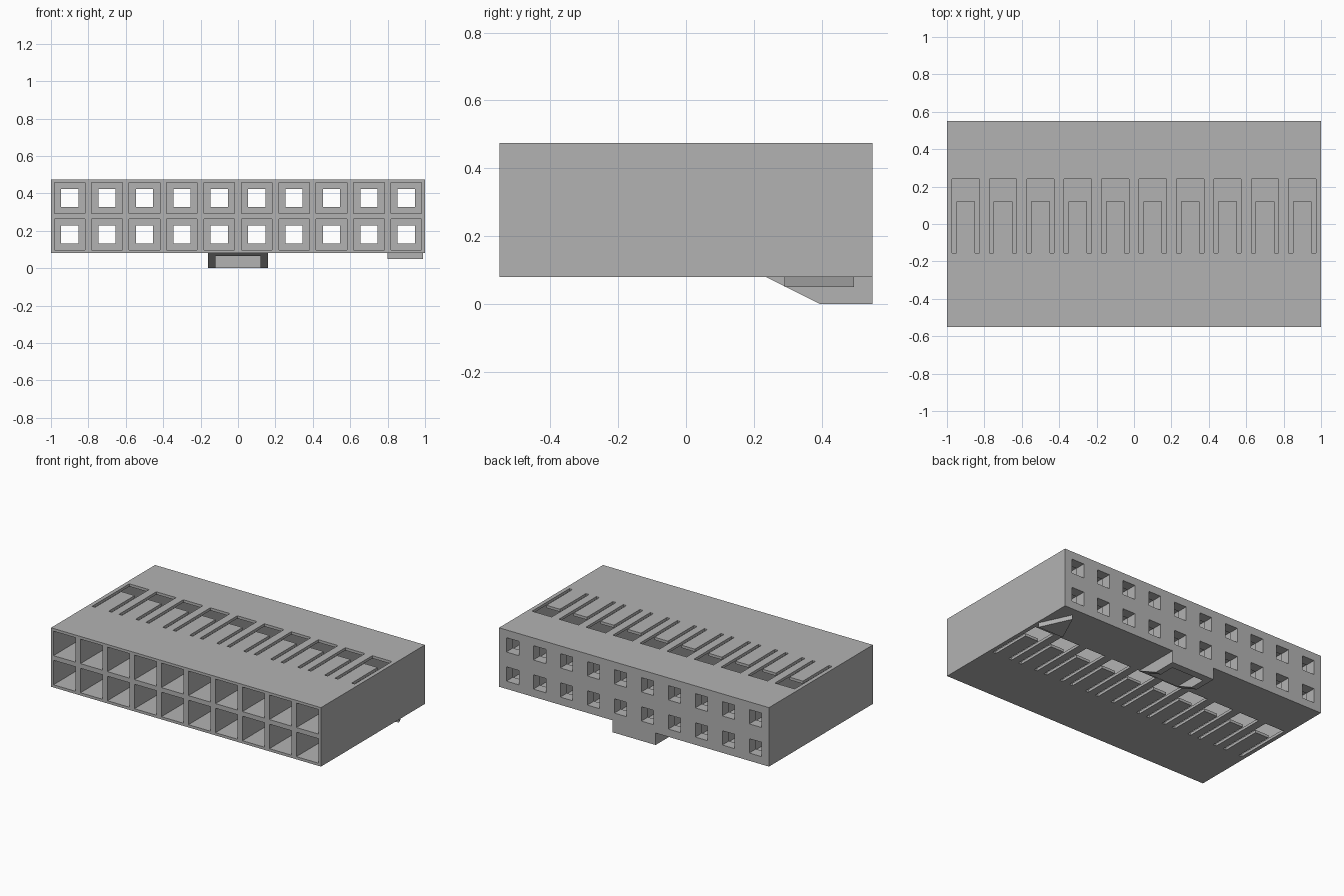
import bpy, bmesh
from mathutils import Vector

cube = bpy.data.objects.get("Cube")
if cube:
    bpy.data.objects.remove(cube, do_unlink=True)

grey = bpy.data.materials.new("housing_grey")
grey.use_nodes = True
grey.diffuse_color = (0.45, 0.45, 0.45, 1)
grey.node_tree.nodes["Principled BSDF"].inputs["Base Color"].default_value = (0.45, 0.45, 0.45, 1)


def prism(bm, profile, offset):
    """Extrude a closed planar profile along an offset vector."""
    face = bm.faces.new([bm.verts.new(p) for p in profile])
    out = bmesh.ops.extrude_face_region(bm, geom=[face], use_keep_orig=True)
    moved = [g for g in out["geom"] if isinstance(g, bmesh.types.BMVert)]
    bmesh.ops.translate(bm, verts=moved, vec=Vector(offset))


def box(bm, x0, x1, y0, y1, z0, z1):
    prism(bm, [(x0, y0, z0), (x1, y0, z0), (x1, y1, z0), (x0, y1, z0)], (0, 0, z1 - z0))


def make(name, bm):
    bmesh.ops.recalc_face_normals(bm, faces=bm.faces[:])
    mesh = bpy.data.meshes.new(name)
    bm.to_mesh(mesh)
    bm.free()
    mesh.materials.append(grey)
    obj = bpy.data.objects.new(name, mesh)
    bpy.context.collection.objects.link(obj)
    return obj


def carve(obj, cutters):
    """Subtract each cutter, bake the result and discard the cutters."""
    for cutter in cutters:
        cutter.hide_render = True
        mod = obj.modifiers.new(cutter.name, "BOOLEAN")
        mod.operation, mod.solver, mod.object = "DIFFERENCE", "EXACT", cutter
    bpy.context.view_layer.update()
    graph = bpy.context.evaluated_depsgraph_get()
    baked = bpy.data.meshes.new_from_object(obj.evaluated_get(graph))
    obj.modifiers.clear()
    obj.data = baked
    for cutter in cutters:
        bpy.data.objects.remove(cutter, do_unlink=True)


BOTTOM, TOP, BACK = 0.08, 0.475, 0.55
MID = (BOTTOM + TOP) / 2
columns = [-0.9 + 0.2 * i for i in range(10)]
rows = [MID - 0.0975, MID + 0.0975]

# Housing block
bm = bmesh.new()
box(bm, -1, 1, -BACK, BACK, BOTTOM, TOP)
housing = make("housing", bm)

# Deep front cells, small rear pin openings and U-shaped latch slots
cells, pins, slots = bmesh.new(), bmesh.new(), bmesh.new()
for x in columns:
    for z in rows:
        box(cells, x - 0.082, x + 0.082, -0.6, 0.48, z - 0.082, z + 0.082)
        box(pins, x - 0.046, x + 0.046, 0.4, 0.6, z - 0.048, z + 0.048)
    outline = [(-0.073, -0.155), (-0.05, -0.155), (-0.05, 0.12), (0.05, 0.12),
               (0.05, -0.155), (0.073, -0.155), (0.073, 0.24), (-0.073, 0.24)]
    for z in (BOTTOM - 0.03, TOP - 0.04):
        prism(slots, [(x + u, y, z) for u, y in outline], (0, 0, 0.07))
carve(housing, [make("cell_cutter", cells), make("pin_cutter", pins),
                make("slot_cutter", slots)])

# Polarising key: ramped block with an open pocket underneath
bm = bmesh.new()
prism(bm, [(-0.16, 0.235, BOTTOM), (-0.16, 0.395, 0), (-0.16, BACK, 0),
           (-0.16, BACK, BOTTOM)], (0.32, 0, 0))
key = make("polarising_key", bm)
bm = bmesh.new()
box(bm, -0.12, 0.12, 0.2, 0.5, -0.05, 0.065)
carve(key, [make("pocket_cutter", bm)])

# Triangular first-position marker
bm = bmesh.new()
prism(bm, [(0.8, 0.29, 0.05), (0.99, 0.29, 0.05), (0.895, 0.495, 0.05)], (0, 0, 0.03))
make("position_marker", bm)
